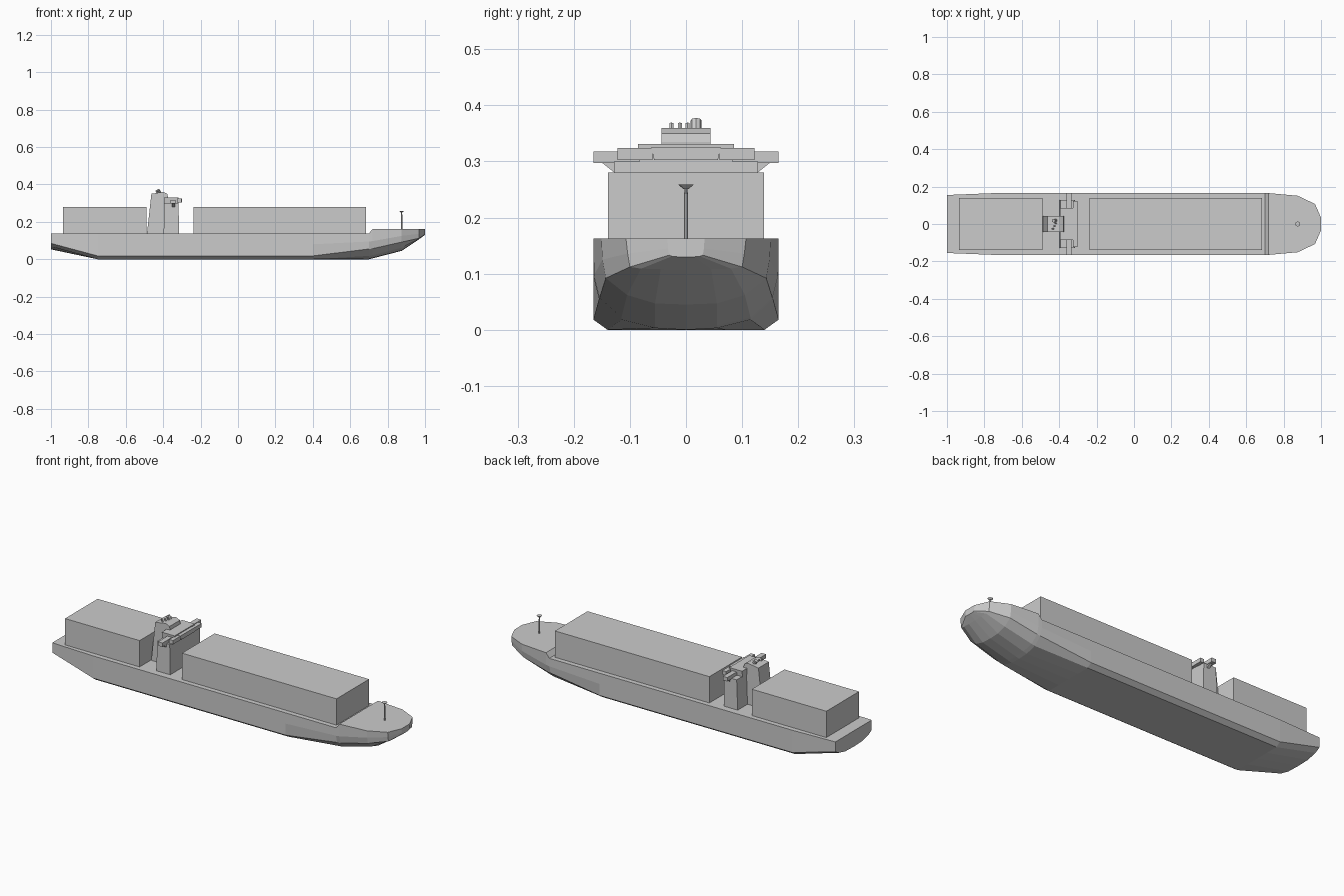
import bpy, bmesh, math
from mathutils import Vector, Matrix

if "Cube" in bpy.data.objects:
    bpy.data.objects.remove(bpy.data.objects["Cube"])


def finish(name, bm):
    bmesh.ops.recalc_face_normals(bm, faces=bm.faces)
    me = bpy.data.meshes.new(name)
    bm.to_mesh(me)
    bm.free()
    ob = bpy.data.objects.new(name, me)
    bpy.context.collection.objects.link(ob)
    return ob


def loft(name, rings):
    """Skin closed rings of equal length and cap both ends."""
    bm = bmesh.new()
    vs = [[bm.verts.new(p) for p in r] for r in rings]
    n = len(vs[0])
    for a, b in zip(vs, vs[1:]):
        for i in range(n):
            j = (i + 1) % n
            bm.faces.new((a[i], a[j], b[j], b[i]))
    bm.faces.new(vs[0])
    bm.faces.new(vs[-1])
    return finish(name, bm)


def block(name, x0, x1, y0, y1, z0, z1):
    return loft(name, [[(x0, y0, z), (x1, y0, z), (x1, y1, z), (x0, y1, z)] for z in (z0, z1)])


def prism_y(name, prof, y0, y1):
    return loft(name, [[(x, y, z) for x, z in prof] for y in (y0, y1)])


def prism_x(name, prof, x0, x1):
    return loft(name, [[(x, y, z) for y, z in prof] for x in (x0, x1)])


def rod(name, base, direction, length, r0, r1, sides=8):
    bm = bmesh.new()
    bmesh.ops.create_cone(bm, cap_ends=True, segments=sides, radius1=r0, radius2=r1, depth=length)
    d = Vector(direction).normalized()
    rot = d.to_track_quat('Z', 'Y').to_matrix().to_4x4()
    bm.transform(Matrix.Translation(Vector(base) + d * length / 2) @ rot)
    return finish(name, bm)


# Hull: half cross-sections from stern to bow, keel to deck edge
MID = [(.07, 0), (.14, 0), (.165, .018), (.165, .08), (.165, .138)]
sections = [
    (-1.0, .053, [(.07, .055), (.125, .068), (.155, .085), (.155, .11), (.155, .138)]),
    (-.75, 0, MID),
    (.40, 0, MID),
    (.70, 0, [(.055, .003), (.115, .018), (.155, .055), (.165, .095), (.165, .138)]),
    (.72, .005, [(.055, .008), (.115, .022), (.154, .057), (.164, .097), (.165, .163)]),
    (.875, .045, [(.055, .047), (.105, .062), (.143, .092), (.149, .125), (.151, .163)]),
    (.968, .107, [(.045, .108), (.08, .109), (.1, .112), (.104, .136), (.107, .163)]),
    (1.0, .13, [(.015, .13), (.025, .131), (.03, .133), (.032, .145), (.033, .163)]),
]
loft("hull", [[(x, 0, k)] + [(x, y, z) for y, z in half] + [(x, -y, z) for y, z in reversed(half)]
              for x, k, half in sections])

# Container stacks
block("aft_cargo", -.935, -.49, -.139, .139, .136, .28)
block("forward_cargo", -.237, .685, -.139, .139, .136, .28)

# Accommodation tower
prism_y("tower", [(-.398, .136), (-.315, .136), (-.318, .30), (-.392, .30)], -.128, .128)

# Bridge with slightly flared sides and slanted front window bay
prism_x("bridge", [(-.083, .298), (.083, .298), (.086, .331), (-.086, .331)], -.395, -.318)
prism_x("bridge_front", [(-.057, .303), (.057, .303), (.062, .326), (-.062, .326)], -.32, -.30)

# Bridge wings and their brackets
for s, side in ((1, "left"), (-1, "right")):
    block(side + "_wing", -.362, -.335, s * .08, s * .165, .297, .318)
    prism_x(side + "_wing_bracket", [(s * .125, .278), (s * .125, .298), (s * .15, .298)], -.352, -.338)
    block(side + "_window_ledge", -.325, -.302, s * .06, s * .122, .303, .324)

# Funnel casing
prism_y("funnel", [(-.487, .136), (-.393, .136), (-.375, .335), (-.378, .35), (-.40, .36), (-.463, .35)],
        -.044, .044)

# Exhaust pipes leaning aft
lean = (-.6, 0, 1)
rod("main_exhaust", (-.415, .018, .346), lean, .031, .01, .01)
for i, y in enumerate((-.026, -.011, .003)):
    rod(f"exhaust_{i}", (-.425 + .008 * i, y, .345), lean, .026, .004, .004, 6)

# Foremast with flared top platform
rod("foremast", (.875, 0, .16), (0, 0, 1), .096, .004, .003)
rod("foremast_top", (.875, 0, .251), (0, 0, 1), .008, .005, .014)
